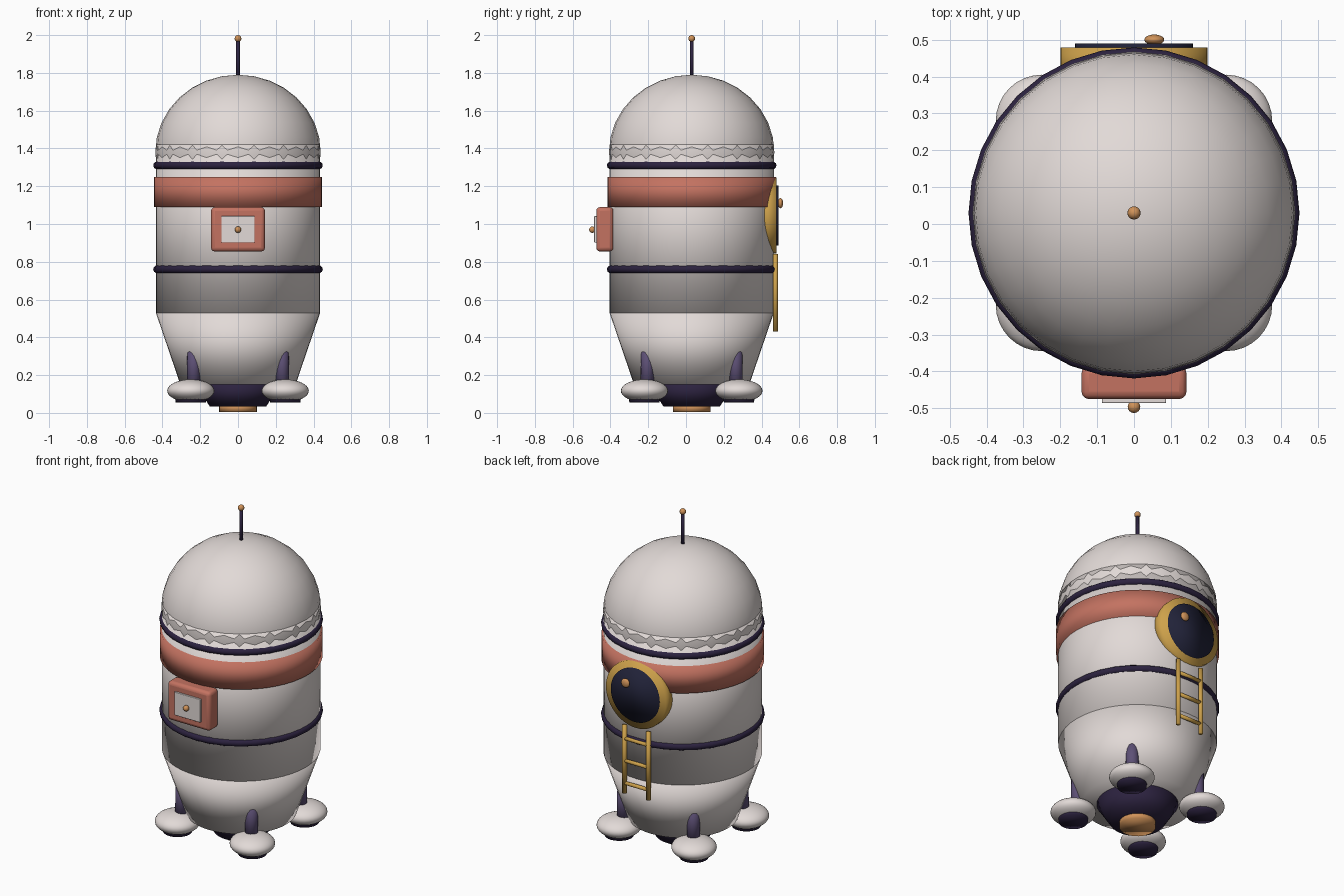
import bpy
from mathutils import Vector

cube = bpy.data.objects.get("Cube")
if cube:
    bpy.data.objects.remove(cube, do_unlink=True)

CY = 0.03  # y of the hull axis


def material(name, rgb):
    m = bpy.data.materials.new(name)
    m.use_nodes = True
    m.diffuse_color = (*rgb, 1)
    bsdf = next(n for n in m.node_tree.nodes if n.type == "BSDF_PRINCIPLED")
    bsdf.inputs["Base Color"].default_value = (*rgb, 1)
    bsdf.inputs["Roughness"].default_value = 0.6
    return m


WHITE = material("warm white", (0.76, 0.70, 0.68))
NAVY = material("dark violet", (0.025, 0.016, 0.05))
GLASS = material("dark blue glass", (0.015, 0.016, 0.04))
RED = material("coral red", (0.55, 0.17, 0.12))
GOLD = material("gold", (0.62, 0.36, 0.07))
COPPER = material("copper", (0.63, 0.29, 0.10))
PURPLE = material("muted purple", (0.11, 0.08, 0.18))


def finish(name, mat, smooth=True):
    ob = bpy.context.object
    ob.name = ob.data.name = name
    ob.data.materials.append(mat)
    if smooth:
        bpy.ops.object.shade_smooth()
    return ob


def frustum(name, mat, r1, r2, z1, z2, x=0, y=CY, sides=48):
    """Upright round part from z1 to z2."""
    bpy.ops.mesh.primitive_cone_add(vertices=sides, radius1=r1, radius2=r2,
                                    depth=z2 - z1, location=(x, y, (z1 + z2) / 2))
    return finish(name, mat)


def rod(name, mat, a, b, r, sides=16):
    """Straight cylinder between two points."""
    a, b = Vector(a), Vector(b)
    turn = (b - a).to_track_quat("Z", "Y").to_euler()
    bpy.ops.mesh.primitive_cylinder_add(vertices=sides, radius=r, depth=(b - a).length,
                                        location=(a + b) / 2, rotation=turn)
    return finish(name, mat)


def ball(name, mat, loc, scale, segments=32):
    bpy.ops.mesh.primitive_uv_sphere_add(segments=segments, ring_count=segments // 2,
                                         radius=1, location=loc)
    bpy.context.object.scale = scale
    return finish(name, mat)


def box(name, mat, loc, size, bevel):
    bpy.ops.mesh.primitive_cube_add(size=1, location=loc)
    bpy.context.object.scale = size
    bpy.ops.object.transform_apply(location=False, rotation=False, scale=True)
    ob = finish(name, mat, False)
    mod = ob.modifiers.new("rounded edges", "BEVEL")
    mod.width, mod.segments = bevel, 3
    bpy.ops.object.shade_smooth_by_angle()
    return ob


# Hull
frustum("hull", WHITE, 0.435, 0.435, 0.53, 1.42)
frustum("lower_hull", WHITE, 0.305, 0.435, 0.15, 0.53)
ball("dome", WHITE, (0, CY, 1.38), (0.438, 0.438, 0.41))
frustum("red_band", RED, 0.446, 0.446, 1.09, 1.25)
for name, z in (("upper_ring", 1.31), ("lower_ring", 0.76)):
    bpy.ops.mesh.primitive_torus_add(major_radius=0.428, minor_radius=0.021,
                                     major_segments=32, minor_segments=10,
                                     location=(0, CY, z))
    finish(name, NAVY)

# Engine
frustum("nozzle", NAVY, 0.15, 0.23, 0.035, 0.16)
frustum("exhaust", COPPER, 0.10, 0.10, 0.005, 0.045, sides=32)

# Antenna
rod("antenna", NAVY, (0, CY, 1.74), (0, CY, 1.985), 0.01)
ball("antenna_tip", COPPER, (0, CY, 1.982), (0.018,) * 3, 16)

# Landing legs
for sx, side in ((1, "left"), (-1, "right")):
    for sy, end in ((1, "back"), (-1, "front")):
        tag = end + "_" + side
        x, y = sx * 0.25, CY + sy * 0.25
        rod("leg_" + tag, PURPLE, (sx * 0.232, CY + sy * 0.232, 0.38),
            (sx * 0.235, CY + sy * 0.235, 0.12), 0.036)
        ball("foot_" + tag, WHITE, (x, y, 0.117), (0.125, 0.125, 0.06))
        frustum("foot_pad_" + tag, NAVY, 0.08, 0.085, 0.056, 0.09, x, y, 24)

# Front control box
box("control_box", RED, (0, -0.43, 0.972), (0.285, 0.09, 0.235), 0.02)
box("control_panel", WHITE, (0, -0.475, 0.972), (0.175, 0.022, 0.14), 0.003)
ball("control_knob", COPPER, (0, -0.496, 0.97), (0.017,) * 3, 16)

# Rear hatch
HZ = 1.045
rod("hatch_frame", GOLD, (0, 0.39, HZ), (0, 0.479, HZ), 0.2, 48)
rod("hatch_glass", GLASS, (0, 0.46, HZ), (0, 0.49, HZ), 0.16, 48)
ball("hatch_knob", COPPER, (0.055, 0.5, 1.11), (0.027, 0.014, 0.027), 24)

# Ladder
for x, side in ((0.08, "left"), (-0.08, "right")):
    rod("ladder_rail_" + side, GOLD, (x, 0.473, 0.43), (x, 0.473, 0.84), 0.013)
for i in range(3):
    z = 0.49 + 0.135 * i
    rod(f"ladder_rung_{i + 1}", GOLD, (-0.08, 0.473, z), (0.08, 0.473, z), 0.011)
